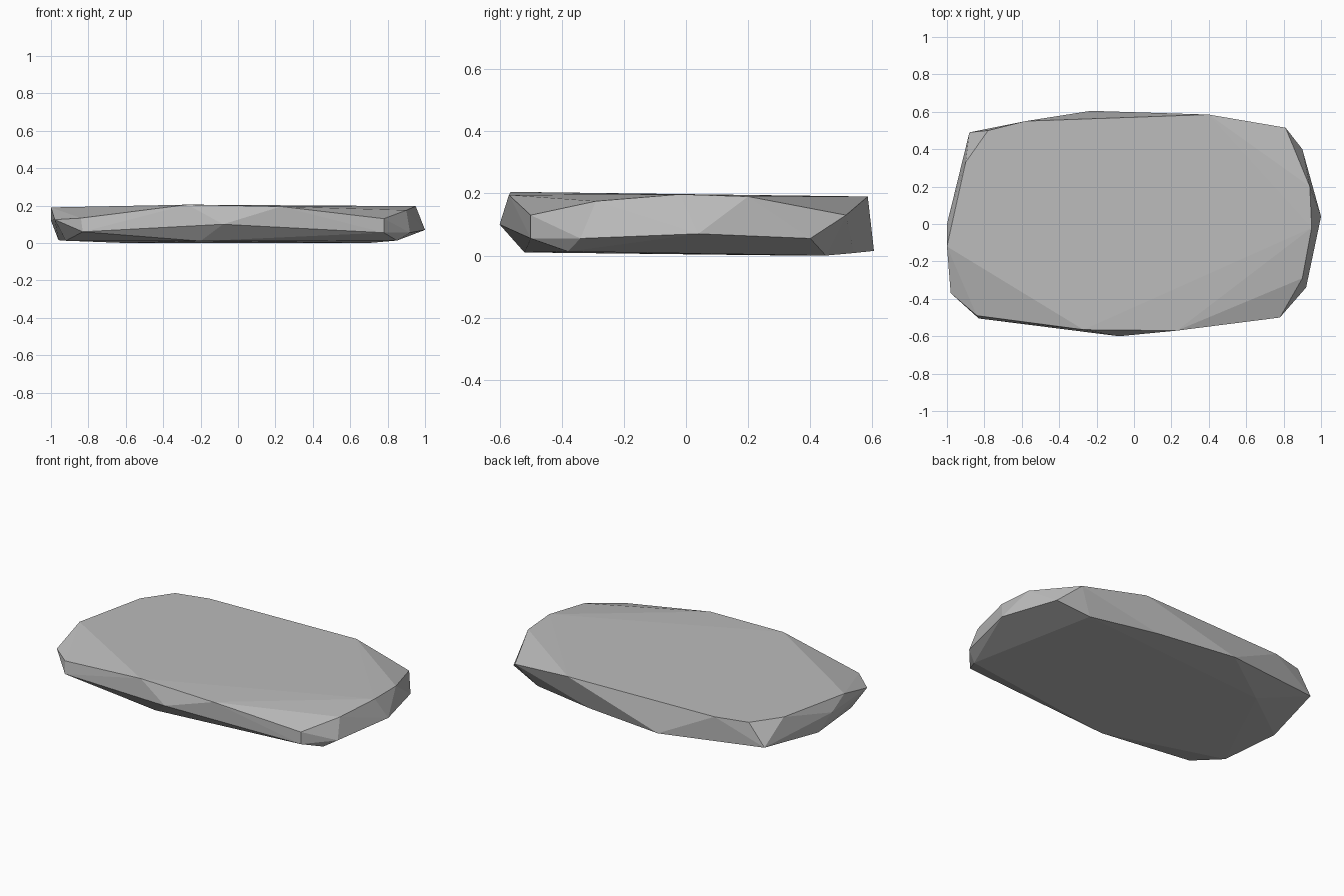
import bpy, bmesh

if "Cube" in bpy.data.objects:
    bpy.data.objects.remove(bpy.data.objects["Cube"])

# Flat faceted stone slab: the convex hull of a few corner points
top_rim = [(-1, -.12, .19), (-.9, .33, .19), (-.78, .5, .19), (-.58, .55, .19),
           (.4, .585, .19), (.94, .2, .19), (.95, -.02, .197), (.9, -.29, .175),
           (.23, -.57, .195), (-.27, -.565, .205)]
middle = [(-1, 0, .12), (-.98, -.37, .125), (-.84, -.49, .133), (-.83, -.505, .06),
          (-.08, -.6, .1), (.78, -.5, .13), (.78, -.5, .055), (.92, -.34, .055),
          (1, .04, .07), (.9, .4, .055), (.81, .515, .13), (-.88, .49, .056)]
base = [(-.96, .08, .015), (-.92, -.3, .012), (-.2, -.52, .01), (.85, -.38, .013),
        (.7, .45, .0), (.28, .54, .008), (-.23, .605, .015), (-.6, .35, .0)]

bm = bmesh.new()
for p in top_rim + middle + base:
    bm.verts.new(p)
res = bmesh.ops.convex_hull(bm, input=bm.verts[:])
loose = [v for v in bm.verts if not v.link_faces]
bmesh.ops.delete(bm, geom=loose, context='VERTS')
bmesh.ops.recalc_face_normals(bm, faces=bm.faces[:])

mesh = bpy.data.meshes.new("stone_slab")
bm.to_mesh(mesh)
bm.free()

# Plain grey stone, flat shaded
stone = bpy.data.materials.new("stone grey")
stone.diffuse_color = (.5, .5, .5, 1)
stone.use_nodes = True
stone.node_tree.nodes["Principled BSDF"].inputs["Base Color"].default_value = stone.diffuse_color
mesh.materials.append(stone)
slab = bpy.data.objects.new("stone_slab", mesh)
bpy.context.collection.objects.link(slab)
